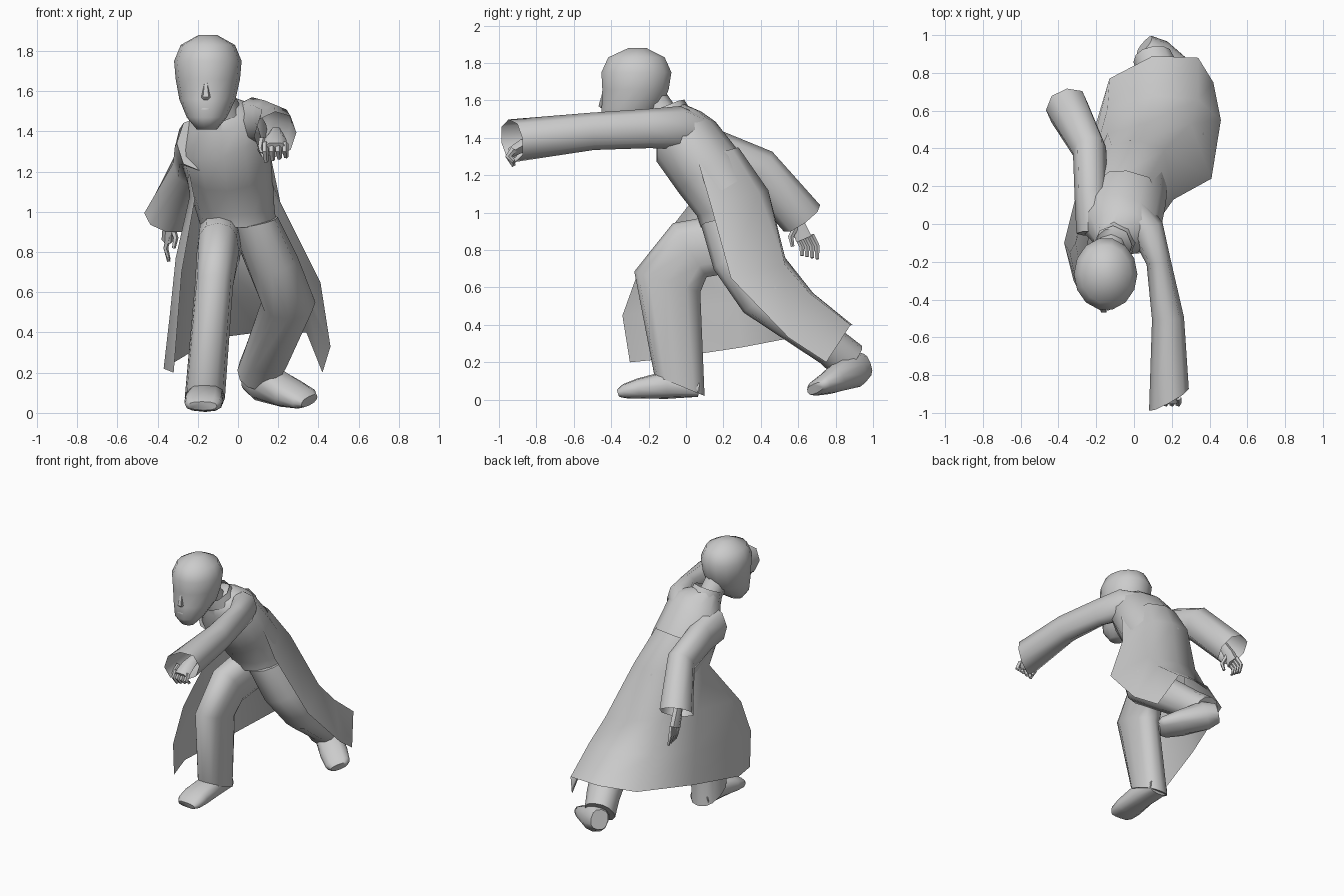
import bpy, bmesh, math
from mathutils import Vector

X = Vector((1, 0, 0))


def finish(name, bm, angle=55):
    bmesh.ops.recalc_face_normals(bm, faces=bm.faces)
    me = bpy.data.meshes.new(name)
    bm.to_mesh(me)
    bm.free()
    ob = bpy.data.objects.new(name, me)
    bpy.context.collection.objects.link(ob)
    bpy.ops.object.select_all(action='DESELECT')
    ob.select_set(True)
    bpy.context.view_layer.objects.active = ob
    bpy.ops.object.shade_smooth_by_angle(angle=math.radians(angle))
    return ob


def power(c, e):
    return math.copysign(abs(c) ** e, c)


def loft(name, rings, n=8, cap_end=True, cap_start=True, box=1.0):
    """Ring: (x, y, z, half_width, half_height[, normal]); normal defaults to the path direction.
    box below 1 squares the section off."""
    bm = bmesh.new()
    cs = [Vector(r[:3]) for r in rings]
    loops = []
    for i, r in enumerate(rings):
        d = Vector(r[5]) if len(r) > 5 else cs[min(i + 1, len(cs) - 1)] - cs[max(i - 1, 0)]
        d.normalize()
        u = (X - d * d.dot(X)).normalized()
        v = d.cross(u)
        loops.append([bm.verts.new(cs[i] + u * r[3] * power(math.cos(t), box) + v * r[4] * power(math.sin(t), box))
                      for t in (2 * math.pi * k / n for k in range(n))])
    for a, b in zip(loops, loops[1:]):
        for k in range(n):
            bm.faces.new((a[k], a[(k + 1) % n], b[(k + 1) % n], b[k]))
    if cap_start:
        bm.faces.new(loops[0])
    if cap_end:
        bm.faces.new(loops[-1])
    return finish(name, bm)


# Leaning, twisted torso
loft("torso", [
    (0.0, .27, .94, .19, .19, (0, -.1, 1)),
    (-.02, .25, 1.04, .20, .20, (0, -.3, 1)),
    (-.05, .12, 1.22, .22, .195, (-.1, -.6, .8)),
    (-.08, .0, 1.38, .23, .19, (-.3, -.55, .8)),
    (-.08, -.04, 1.47, .18, .14, (-.25, -.5, .85)),
    (-.11, -.10, 1.54, .09, .09, (-.1, -.5, .85))], 12)
loft("neck", [(-.11, -.08, 1.46, .08, .08), (-.14, -.2, 1.62, .08, .09)])
loft("collar", [(-.1, -.08, 1.49, .12, .12, (-.2, -.4, .9)),
                (-.11, -.11, 1.56, .10, .11, (-.1, -.4, .9))], 8, False, False)

# Head with narrowing jaw
loft("head", [
    (-.155, -.37, 1.41, .05, .045, (0, 0, 1)),
    (-.155, -.345, 1.47, .10, .115, (0, 0, 1)),
    (-.152, -.29, 1.56, .14, .165, (0, 0, 1)),
    (-.15, -.27, 1.66, .16, .182, (0, 0, 1)),
    (-.15, -.265, 1.75, .168, .192, (0, 0, 1)),
    (-.15, -.265, 1.83, .135, .155, (0, 0, 1)),
    (-.15, -.26, 1.88, .045, .05, (0, 0, 1))], 14)
loft("nose", [(-.16, -.435, 1.65, .012, .012, (0, 0, -1)), (-.16, -.44, 1.57, .028, .032, (0, 0, -1)),
              (-.16, -.425, 1.55, .02, .02, (0, 0, -1))], 6)
loft("mouth", [(-.16, -.425, 1.53, .03, .025, (0, 0, -1)), (-.16, -.435, 1.51, .04, .025, (0, 0, -1)),
               (-.16, -.42, 1.48, .03, .025, (0, 0, -1))], 6)

# Sleeves, open at the cuffs
loft("forward_sleeve", [
    (-.03, .08, 1.42, .10, .10, (.5, -.8, 0)),
    (.07, -.03, 1.455, .09, .115, (.4, -.8, 0)),
    (.13, -.2, 1.45, .065, .105),
    (.18, -.5, 1.435, .085, .10),
    (.185, -.93, 1.385, .12, .115, (.5, -.9, -.15))], 8, False, box=.9)
loft("back_sleeve", [
    (-.18, -.05, 1.34, .125, .14, (0, 1, -.1)),
    (-.23, .15, 1.32, .085, .125),
    (-.235, .39, 1.23, .09, .12),
    (-.355, .62, .97, .115, .12, (-.25, .55, -.75))], 8, False, box=.9)

# Hands
loft("forward_palm", [(.19, -.78, 1.39, .035, .035), (.185, -.87, 1.36, .055, .04),
                      (.185, -.94, 1.32, .06, .03)], 6)
loft("back_palm", [(-.33, .55, 1.03, .03, .03), (-.345, .6, .93, .03, .045),
                   (-.35, .63, .86, .03, .05)], 6)
for i in range(4):
    x = .135 + .033 * i
    loft("forward_finger", [(x, -.92, 1.34, .017, .018), (x, -.95, 1.3, .017, .018),
                            (x + .005, -.92, 1.25 + .008 * i, .012, .012)], 5)
    y = .59 + .027 * i
    loft("back_finger", [(-.345, y, .88, .014, .016), (-.36, y + .03, .82, .013, .015),
                         (-.345, y + .03, .77 - .006 * i, .009, .01)], 5)
loft("forward_thumb", [(.12, -.87, 1.36, .018, .018), (.11, -.92, 1.31, .015, .015),
                       (.13, -.92, 1.27, .01, .01)], 5)
loft("back_thumb", [(-.33, .59, .93, .016, .018), (-.31, .56, .87, .014, .015),
                    (-.32, .57, .82, .01, .01)], 5)

# Bent front leg and trailing back leg
loft("front_trouser_leg", [
    (-.09, .3, .85, .11, .16, (0, -1, -.1)),
    (-.1, .02, .80, .105, .17, (0, -.8, -.5)),
    (-.12, -.1, .63, .095, .185, (0, -.3, -.95)),
    (-.165, -.035, .075, .10, .145, (0, -.11, -.27))], 12, box=.8)
loft("back_trouser_leg", [
    (.08, .26, .95, .12, .18, (.2, .1, -1)),
    (.17, .31, .75, .13, .17, (.2, .3, -.9)),
    (.25, .42, .55, .135, .14, (0, .6, -.8)),
    (.14, .78, .28, .115, .105, (-.2, .8, -.6)),
    (.10, .875, .2, .105, .11, (-.2, .8, -.6))], 12, box=.9)
loft("front_shoe", [
    (-.16, .07, .06, .075, .045), (-.16, -.1, .08, .085, .075),
    (-.17, -.25, .06, .097, .055), (-.173, -.33, .045, .092, .038),
    (-.175, -.36, .035, .07, .022)], 12, box=.75)
loft("back_shoe", [
    (.055, .945, .18, .06, .07), (.12, .89, .16, .09, .10),
    (.25, .78, .1, .095, .065), (.33, .71, .07, .085, .042),
    (.355, .69, .06, .06, .025)], 12, box=.8)

# Long coat back: rows from shoulder to hem, columns from one front edge round the back to the other
rows = [
    [(-.25, -.02, 1.24), (-.27, .08, 1.27), (-.21, .22, 1.31), (-.13, .275, 1.34),
     (-.04, .28, 1.35), (.08, .245, 1.34), (.16, .06, 1.29)],
    [(-.215, .03, 1.06), (-.24, .12, 1.08), (-.22, .3, 1.1), (-.12, .42, 1.13),
     (.03, .44, 1.12), (.16, .39, 1.11), (.21, .13, 1.05)],
    [(-.28, -.25, .7), (-.31, -.1, .77), (-.25, .22, .8), (-.14, .48, .8),
     (.06, .53, .76), (.3, .53, .72), (.41, .24, .65)],
    [(-.30, -.34, .45), (-.34, -.15, .48), (-.26, .26, .52), (-.14, .61, .58),
     (.1, .68, .57), (.34, .66, .57), (.46, .55, .33)],
    [(-.32, -.3, .2), (-.37, -.1, .22), (-.27, .3, .28), (-.13, .77, .37),
     (.1, .89, .4), (.34, .88, .4), (.42, .75, .2)]]
bm = bmesh.new()
grid = [[bm.verts.new(p) for p in row] for row in rows]
for a, b in zip(grid, grid[1:]):
    for k in range(len(a) - 1):
        bm.faces.new((a[k], a[k + 1], b[k + 1], b[k]))
finish("coat_back", bm, 70)
